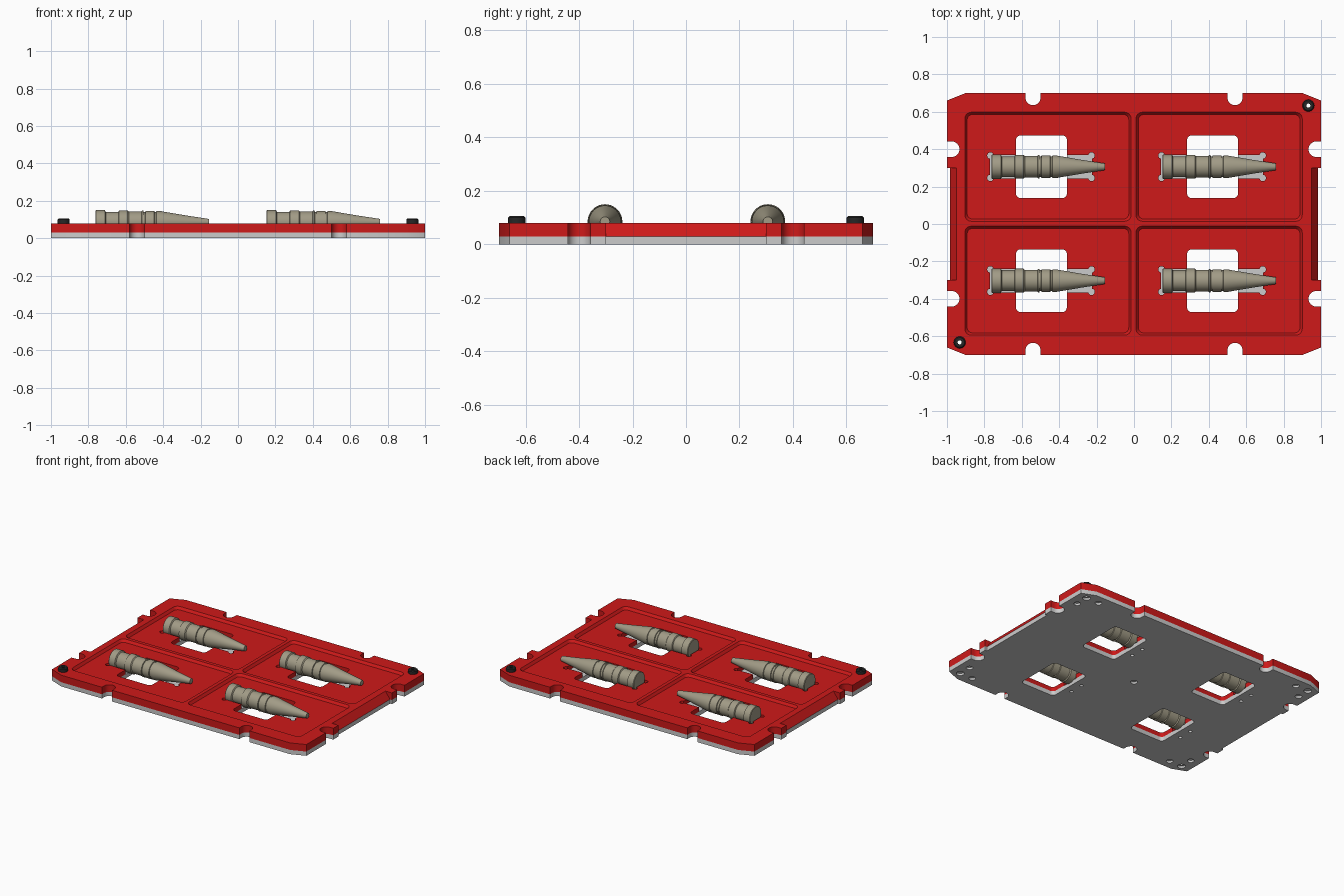
import bpy, bmesh
from math import cos, sin, pi, radians
from mathutils import Matrix

if "Cube" in bpy.data.objects:
    bpy.data.objects.remove(bpy.data.objects["Cube"])

def material(name, color):
    m = bpy.data.materials.new(name)
    m.diffuse_color = (*color, 1)
    m.use_nodes = True
    m.node_tree.nodes["Principled BSDF"].inputs["Base Color"].default_value = m.diffuse_color
    return m

RED = material("red_plastic", (0.62, 0.01, 0.01))
BLACK = material("black_plastic", (0.02, 0.02, 0.02))
TAN = material("tan_metal", (0.36, 0.33, 0.24))

def to_object(name, bm, mat=None):
    bmesh.ops.recalc_face_normals(bm, faces=bm.faces)
    me = bpy.data.meshes.new(name)
    bm.to_mesh(me)
    bm.free()
    ob = bpy.data.objects.new(name, me)
    bpy.context.collection.objects.link(ob)
    if mat:
        me.materials.append(mat)
    return ob

def activate(ob):
    bpy.ops.object.select_all(action='DESELECT')
    ob.select_set(True)
    bpy.context.view_layer.objects.active = ob

def smooth(ob):
    activate(ob)
    bpy.ops.object.shade_smooth_by_angle(angle=radians(28))

def loft(name, low, high, z0, z1, mat=None):
    """Solid between two outlines with matching point counts."""
    bm = bmesh.new()
    a = [bm.verts.new((x, y, z0)) for x, y in low]
    b = [bm.verts.new((x, y, z1)) for x, y in high]
    bm.faces.new(a[::-1])
    bm.faces.new(b)
    n = len(a)
    for i in range(n):
        j = (i + 1) % n
        bm.faces.new((a[i], a[j], b[j], b[i]))
    return to_object(name, bm, mat)

def arc(cx, cy, r, a0, a1, n):
    return [(cx + r * cos(radians(a0 + (a1 - a0) * i / n)),
             cy + r * sin(radians(a0 + (a1 - a0) * i / n))) for i in range(n + 1)]

def round_rect(cx, cy, hx, hy, r):
    pts = []
    for k, (sx, sy) in enumerate([(1, 1), (-1, 1), (-1, -1), (1, -1)]):
        pts += arc(cx + sx * (hx - r), cy + sy * (hy - r), r, 90 * k, 90 * k + 90, 6)
    return pts

def circle(cx, cy, r):
    return arc(cx, cy, r, 0, 345, 23)

def cut(target, low, z0, z1, high=None):
    """Subtract a lofted solid from the target."""
    tool = loft("cutter", low, high or low, z0, z1)
    tool.hide_render = True
    mod = target.modifiers.new("cut", 'BOOLEAN')
    mod.operation, mod.solver, mod.object = 'DIFFERENCE', 'EXACT', tool
    activate(target)
    bpy.ops.object.modifier_apply(modifier=mod.name)
    bpy.data.objects.remove(tool, do_unlink=True)

def lathe(name, profile, axis, mat, steps=48):
    """Spin (along, radius) points about the x or z axis."""
    bm = bmesh.new()
    if axis == 'X':
        vs = [bm.verts.new((a, 0, r)) for a, r in profile]
        vec = (1, 0, 0)
    else:
        vs = [bm.verts.new((r, 0, a)) for a, r in profile]
        vec = (0, 0, 1)
    es = [bm.edges.new(p) for p in zip(vs, vs[1:])]
    if profile[0][1] > 0:
        es.append(bm.edges.new((vs[-1], vs[0])))
    bmesh.ops.spin(bm, geom=vs + es, cent=(0, 0, 0), axis=vec,
                   angle=2 * pi, steps=steps, use_duplicate=False)
    bmesh.ops.remove_doubles(bm, verts=bm.verts, dist=1e-5)
    ob = to_object(name, bm, mat)
    smooth(ob)
    return ob

# Plate outline: one quarter with notches, mirrored round
quarter = ([(0.985, 0.30), (1, 0.30), (1, 0.358)] + arc(0.975, 0.40, 0.042, 270, 90, 12)
           + [(1, 0.442), (1, 0.66), (0.90, 0.70), (0.58, 0.70)]
           + arc(0.54, 0.675, 0.04, 0, -180, 12) + [(0.50, 0.70)])
half = quarter + [(-x, y) for x, y in reversed(quarter)]
outline = half + [(x, -y) for x, y in reversed(half)]

base = loft("base_plate", outline, outline, 0, 0.03)
tray = loft("red_tray", outline, outline, 0.03, 0.08, RED)

# Sloped strips along both short sides
for s in (1, -1):
    def strip(x):
        return [(s * x, -0.30), (s * 1.1, -0.30), (s * 1.1, 0.30), (s * x, 0.30)]
    cut(tray, strip(0.985), 0.03, 0.0801, strip(0.95))

# Cells: pocket, window and slot with relieved corners
cells = [(x, y) for x in (-0.46, 0.455) for y in (-0.303, 0.306)]
for cx, cy in cells:
    px = cx + 0.0
    cut(tray, round_rect(px, cy, 0.432, 0.279, 0.028), 0.062, 0.082,
        round_rect(px, cy, 0.446, 0.293, 0.035))
    wx = cx - 0.035
    for plate in (tray, base):
        cut(plate, round_rect(wx, cy, 0.136, 0.168, 0.025), -0.01, 0.1)
    cut(tray, [(cx - 0.31, cy - 0.062), (cx + 0.235, cy - 0.062),
               (cx + 0.235, cy + 0.062), (cx - 0.31, cy + 0.062)], 0.02, 0.1)
    for dx in (-0.308, 0.233):
        for dy in (-0.06, 0.06):
            cut(tray, circle(cx + dx, cy + dy, 0.017), 0.02, 0.1)
    # Small holes under each cell
    for dy in (-0.05, 0.05):
        cut(base, circle(wx - 0.19, cy + dy, 0.012), -0.01, 0.02)

# Underside holes at the centre and corners
cut(base, circle(0, 0, 0.022), -0.01, 0.015)
for sx in (1, -1):
    for sy in (1, -1):
        for x, y, r in ((0.93, 0.633, 0.026), (0.83, 0.633, 0.022), (0.93, 0.54, 0.022)):
            cut(base, circle(sx * x, sy * y, r), -0.01, 0.015)

# Black corner pegs with through holes
for sx in (1, -1):
    x, y = sx * 0.932, sx * 0.633
    for plate in (base, tray):
        cut(plate, circle(x, y, 0.011), -0.01, 0.1)
    peg = lathe("corner_peg", [(0.08, 0.011), (0.08, 0.032), (0.10, 0.032),
                               (0.106, 0.026), (0.106, 0.011)], 'Z', BLACK, 24)
    peg.location = (x, y, 0)

smooth(base)
smooth(tray)

# Turned pointed parts lying in the slots
profile = [(-0.302, 0), (-0.302, 0.062), (-0.299, 0.065), (-0.252, 0.065), (-0.247, 0.056),
           (-0.180, 0.056), (-0.176, 0.064), (-0.130, 0.064), (-0.124, 0.058),
           (-0.056, 0.058), (-0.054, 0.062), (-0.046, 0.062), (-0.044, 0.056),
           (-0.036, 0.056), (-0.034, 0.061), (0.012, 0.061), (0.014, 0.056),
           (0.022, 0.056), (0.024, 0.060), (0.045, 0.060), (0.18, 0.037),
           (0.305, 0.018), (0.305, 0)]
first = lathe("pointed_part", profile, 'X', TAN)
for i, (cx, cy) in enumerate(cells):
    ob = first if i == 0 else first.copy()
    if i:
        bpy.context.collection.objects.link(ob)
    ob.location = (cx, cy, 0.085)
